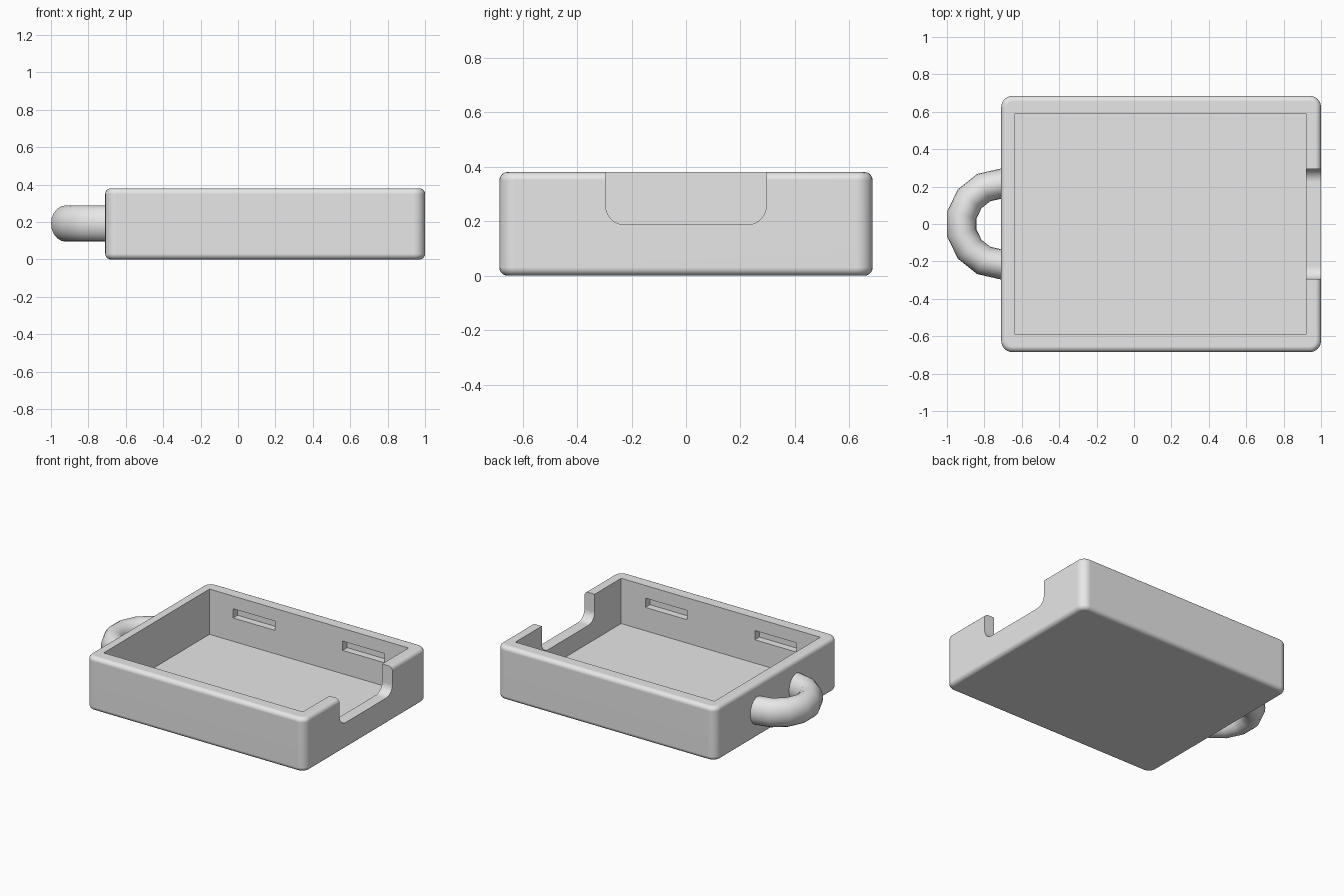
import bpy, bmesh, math
from mathutils import Vector

if "Cube" in bpy.data.objects:
    bpy.data.objects.remove(bpy.data.objects["Cube"], do_unlink=True)

grey = bpy.data.materials.new("plain_grey")
grey.use_nodes = True
grey.diffuse_color = (0.8, 0.8, 0.8, 1)
grey.node_tree.nodes["Principled BSDF"].inputs["Base Color"].default_value = (0.8, 0.8, 0.8, 1)


def finish(bm, name):
    bmesh.ops.recalc_face_normals(bm, faces=bm.faces)
    mesh = bpy.data.meshes.new(name)
    bm.to_mesh(mesh)
    bm.free()
    mesh.materials.append(grey)
    obj = bpy.data.objects.new(name, mesh)
    bpy.context.collection.objects.link(obj)
    return obj


def box(low, high):
    bm = bmesh.new()
    bmesh.ops.create_cube(bm, size=1)
    low, high = Vector(low), Vector(high)
    for v in bm.verts:
        v.co = (low + high) / 2 + v.co * (high - low)
    return bm


def round_edges(bm, radius, segments, test):
    edges = [e for e in bm.edges if test(*[v.co for v in e.verts])]
    bmesh.ops.bevel(bm, geom=edges, offset=radius, segments=segments,
                    profile=0.5, affect='EDGES', clamp_overlap=True)


def activate(obj):
    bpy.ops.object.select_all(action='DESELECT')
    obj.select_set(True)
    bpy.context.view_layer.objects.active = obj


def cut(obj, cutter):
    cutter.hide_render = True
    mod = obj.modifiers.new("cut", 'BOOLEAN')
    mod.operation = 'DIFFERENCE'
    mod.solver = 'EXACT'
    mod.object = cutter
    activate(obj)
    bpy.ops.object.modifier_apply(modifier=mod.name)
    bpy.data.objects.remove(cutter, do_unlink=True)


# Tray shell: upright corners rounded wide, rim and base rounded tighter
height = 0.38
bm = box((-0.71, -0.685, 0), (1, 0.685, height))
round_edges(bm, 0.06, 6, lambda a, b: abs(a.z - b.z) > 0.1)
round_edges(bm, 0.03, 5, lambda a, b: abs(a.z - b.z) < 0.001)
tray = finish(bm, "tray")

# Open cavity
cut(tray, finish(box((-0.636, -0.59, 0.06), (0.92, 0.59, 0.6)), "cavity_cutter"))

# Round-bottomed notch through the end wall
bm = box((0.85, -0.295, 0.187), (1.1, 0.295, 0.6))
round_edges(bm, 0.07, 8, lambda a, b: abs(a.x - b.x) > 0.1 and a.z < 0.3)
cut(tray, finish(bm, "notch_cutter"))

# Two blind slots in each long wall
for side in (-1, 1):
    for centre in (-0.288, 0.567):
        ys = sorted((side * 0.55, side * 0.64))
        slot = box((centre - 0.163, ys[0], 0.225), (centre + 0.163, ys[1], 0.29))
        cut(tray, finish(slot, "slot_cutter"))

# Half-ring loop on the other end, its ends sunk into the wall
bm = bmesh.new()
steps, sides = 7, 20
stations = [(math.pi / 2 + math.pi * i / steps, 0) for i in range(steps + 1)]
stations = [(stations[0][0], 0.03)] + stations + [(stations[-1][0], 0.03)]
rings = []
for angle, sink in stations:
    ring = []
    for j in range(sides):
        t = math.tau * j / sides
        r = 0.216 + 0.081 * math.cos(t)
        ring.append(bm.verts.new((-0.71 + sink + r * math.cos(angle),
                                  r * math.sin(angle),
                                  0.192 + 0.097 * math.sin(t))))
    rings.append(ring)
for a, b in zip(rings, rings[1:]):
    for j in range(sides):
        k = (j + 1) % sides
        bm.faces.new((a[j], a[k], b[k], b[j]))
bm.faces.new(rings[0])
bm.faces.new(rings[-1])
loop = finish(bm, "hanging_loop")

for obj in (tray, loop):
    activate(obj)
    bpy.ops.object.shade_smooth_by_angle(angle=math.radians(30))
activate(tray)
weighted = tray.modifiers.new("weighted_normals", 'WEIGHTED_NORMAL')
weighted.keep_sharp = True
